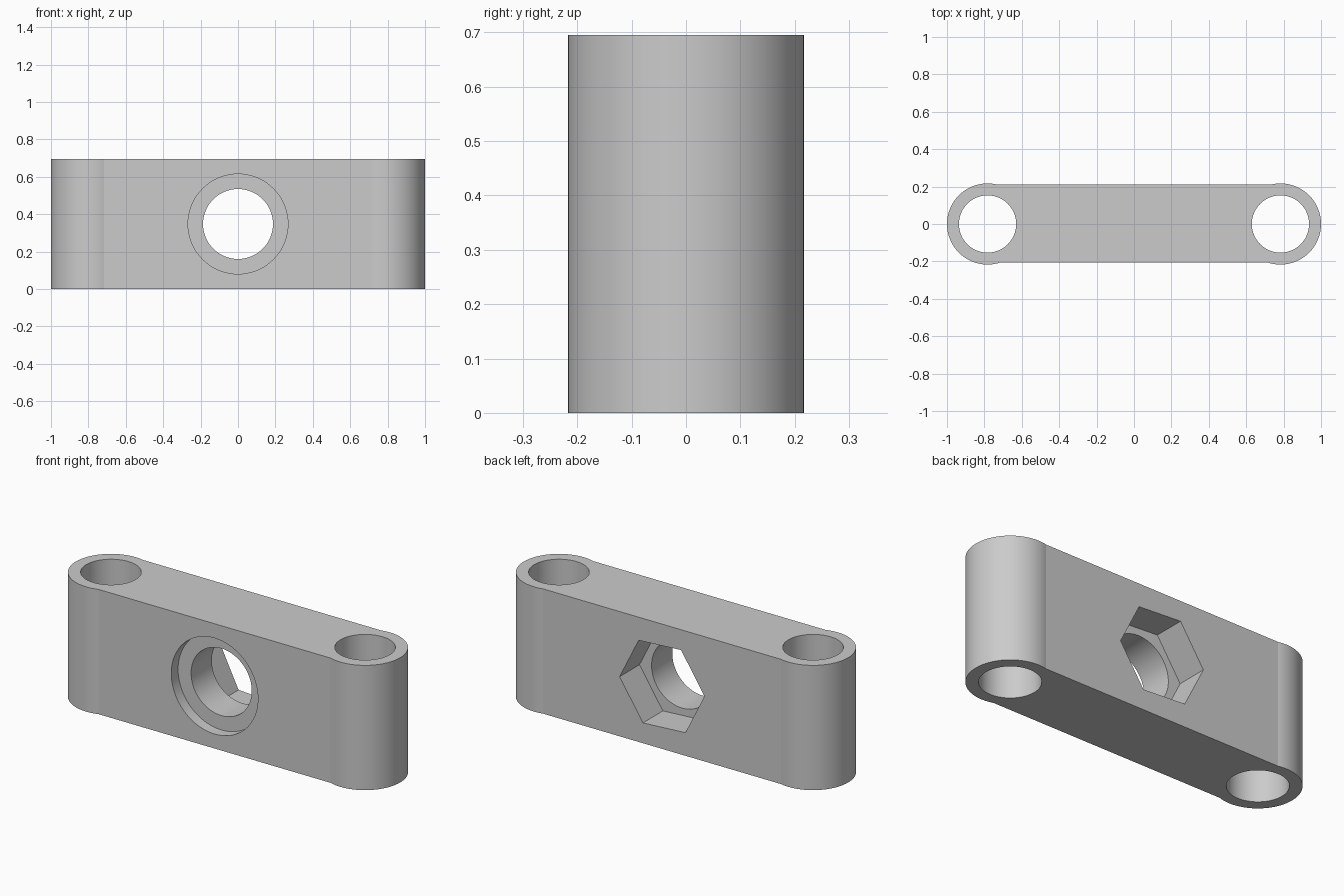
import bpy
import math
from mathutils import Matrix

cube = bpy.data.objects.get("Cube")
if cube:
    bpy.data.objects.remove(cube, do_unlink=True)

HEIGHT = 0.695
MID_Z = HEIGHT / 2
BOSS_X = 0.783
BOSS_R = 0.217
FRONT_Y, BACK_Y = -0.206, 0.211

grey = bpy.data.materials.new("plain_grey")
grey.use_nodes = True
colour = (0.6, 0.6, 0.6, 1)
grey.diffuse_color = colour
grey.node_tree.nodes["Principled BSDF"].inputs["Base Color"].default_value = colour


def upright(name, x, radius, height):
    """Vertical cylinder centred on the block's mid height."""
    bpy.ops.mesh.primitive_cylinder_add(vertices=72, radius=radius, depth=height,
                                        location=(x, 0, MID_Z))
    bpy.context.object.name = name
    return bpy.context.object


def crosswise(name, radius, y0, y1, sides=72, turn=0):
    """Prism along y, turned about its own axis."""
    bpy.ops.mesh.primitive_cylinder_add(vertices=sides, radius=radius, depth=y1 - y0)
    ob = bpy.context.object
    ob.name = name
    ob.data.transform(Matrix.Translation((0, (y0 + y1) / 2, MID_Z))
                      @ Matrix.Rotation(math.radians(90), 4, 'X')
                      @ Matrix.Rotation(math.radians(turn), 4, 'Z'))
    return ob


def combine(body, tool, operation):
    """Apply a boolean and discard the tool."""
    mod = body.modifiers.new(operation.title(), 'BOOLEAN')
    mod.operation = operation
    mod.solver = 'EXACT'
    mod.object = tool
    bpy.context.view_layer.objects.active = body
    bpy.ops.object.modifier_apply(modifier=mod.name)
    bpy.data.objects.remove(tool, do_unlink=True)


# Flat bar
bpy.ops.mesh.primitive_cube_add(size=1)
body = bpy.context.object
body.name = "link_block"
body.data.transform(Matrix.Translation((0, (FRONT_Y + BACK_Y) / 2, MID_Z))
                    @ Matrix.Diagonal((2 * BOSS_X, BACK_Y - FRONT_Y, HEIGHT, 1)))

# Round end bosses, then their vertical holes
for side in (-1, 1):
    combine(body, upright("end_boss", side * BOSS_X, BOSS_R, HEIGHT), 'UNION')
for side in (-1, 1):
    combine(body, upright("end_hole", side * BOSS_X, 0.153, HEIGHT + 0.2), 'DIFFERENCE')

# Cross bore, front counterbore and back hexagonal nut pocket
combine(body, crosswise("cross_bore", 0.187, -0.4, 0.4), 'DIFFERENCE')
combine(body, crosswise("front_counterbore", 0.267, -0.4, FRONT_Y + 0.06), 'DIFFERENCE')
combine(body, crosswise("nut_pocket", 0.262, BACK_Y - 0.175, 0.4, 6, -33.4), 'DIFFERENCE')

# Finish
body.data.materials.clear()
body.data.materials.append(grey)
bpy.ops.object.select_all(action='DESELECT')
body.select_set(True)
bpy.context.view_layer.objects.active = body
bpy.ops.object.shade_smooth_by_angle(angle=math.radians(10))
